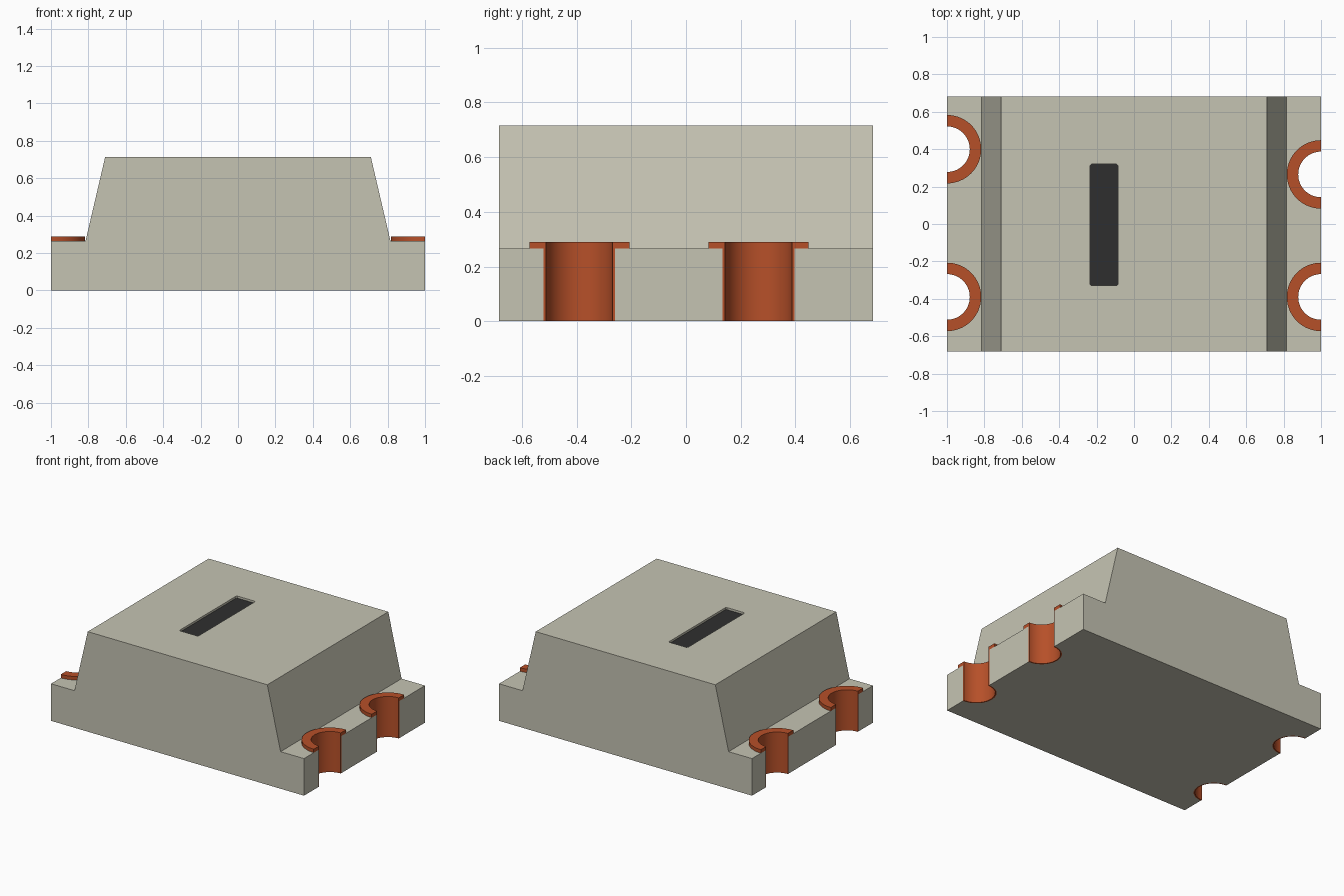
import bpy, bmesh
from math import pi
from mathutils import Matrix, Vector

cube = bpy.data.objects.get("Cube")
if cube:
    bpy.data.objects.remove(cube, do_unlink=True)


def material(name, rgb):
    m = bpy.data.materials.new(name)
    m.use_nodes = True
    m.diffuse_color = (*rgb, 1)
    m.node_tree.nodes["Principled BSDF"].inputs["Base Color"].default_value = (*rgb, 1)
    return m


BEIGE = material("warm grey housing", (0.56, 0.55, 0.45))
COPPER = material("copper", (0.47, 0.08, 0.022))
DARK = material("dark marking", (0.028, 0.028, 0.028))

HALF_Y = 0.683
LEDGE, TOP = 0.265, 0.715
RIM_TOP = 0.29
BORE, BARREL, RIM = 0.122, 0.131, 0.183
SEGMENTS = 32
POCKET = 0.018
TERMINALS = [(-1, 0.40), (-1, -0.39), (1, 0.265), (1, -0.39)]


def finish(bm, name, mat=None):
    bmesh.ops.recalc_face_normals(bm, faces=bm.faces)
    mesh = bpy.data.meshes.new(name)
    bm.to_mesh(mesh)
    bm.free()
    obj = bpy.data.objects.new(name, mesh)
    bpy.context.collection.objects.link(obj)
    if mat:
        mesh.materials.append(mat)
    return obj


def extrude(points, vec, name, mat=None):
    bm = bmesh.new()
    face = bm.faces.new([bm.verts.new(p) for p in points])
    out = bmesh.ops.extrude_face_region(bm, geom=[face])
    verts = [g for g in out["geom"] if isinstance(g, bmesh.types.BMVert)]
    bmesh.ops.translate(bm, verts=verts, vec=vec)
    # the starting face stays in place as the other cap
    if len(bm.faces) == len(points) + 1:
        bm.faces.new([v for v in bm.verts if v not in verts])
    return finish(bm, name, mat)


def select_only(obj):
    bpy.ops.object.select_all(action="DESELECT")
    obj.select_set(True)
    bpy.context.view_layer.objects.active = obj


def cut(obj, cutter):
    mod = obj.modifiers.new("cut", "BOOLEAN")
    mod.operation = "DIFFERENCE"
    mod.solver = "EXACT"
    mod.object = cutter
    select_only(obj)
    bpy.ops.object.modifier_apply(modifier=mod.name)
    bpy.data.objects.remove(cutter, do_unlink=True)


def rounded_slot(z):
    # rectangle with tiny clipped corners
    x0, x1, y0, y1, c = -0.235, -0.085, -0.33, 0.32, 0.008
    return [(x0 + c, y0, z), (x1 - c, y0, z), (x1, y0 + c, z), (x1, y1 - c, z),
            (x1 - c, y1, z), (x0 + c, y1, z), (x0, y1 - c, z), (x0, y0 + c, z)]


# Housing: stepped, tapered profile
right_half = [(1, 0), (1, LEDGE), (0.815, LEDGE), (0.71, TOP)]
profile = right_half + [(-x, z) for x, z in reversed(right_half)]
housing = extrude([(x, -HALF_Y, z) for x, z in profile],
                  Vector((0, 2 * HALF_Y, 0)), "housing", BEIGE)

# Half-round notches for the terminals
for side, y in TERMINALS:
    bm = bmesh.new()
    bmesh.ops.create_cone(bm, cap_ends=True, segments=2 * SEGMENTS, radius1=BARREL,
                          radius2=BARREL, depth=1,
                          matrix=Matrix.Translation((side, y, 0)))
    cut(housing, finish(bm, "notch_cutter"))

# Shallow marking pocket with a dark floor
cut(housing, extrude(rounded_slot(TOP - POCKET), Vector((0, 0, 0.1)), "pocket_cutter"))
extrude(rounded_slot(TOP - POCKET), Vector((0, 0, 0.003)), "marking", DARK)


# Terminals: half-round barrel with a rim, spun about the edge of the housing
def terminal(side, y, name):
    section = [(BORE, 0), (BARREL, 0), (BARREL, LEDGE), (RIM, LEDGE),
               (RIM, RIM_TOP), (BORE, RIM_TOP)]
    bm = bmesh.new()
    start = bm.faces.new([bm.verts.new((side, y - r, z)) for r, z in section])
    geom = [start] + list(start.edges) + list(start.verts)
    bmesh.ops.spin(bm, geom=geom, cent=(side, y, 0), axis=(0, 0, -side),
                   angle=-pi, steps=SEGMENTS)
    # make sure the sweep lies on the housing side
    if sum((v.co.x - side) * side for v in bm.verts) > 0:
        for v in bm.verts:
            v.co.x = 2 * side - v.co.x
    # restore either end cap if the sweep left it open
    bmesh.ops.holes_fill(bm, edges=[e for e in bm.edges if e.is_boundary], sides=0)
    obj = finish(bm, name, COPPER)
    select_only(obj)
    bpy.ops.object.shade_smooth_by_angle(angle=pi / 6)


for side, y in TERMINALS:
    terminal(side, y, f"{'left' if side > 0 else 'right'}_{'back' if y > 0 else 'front'}_terminal")
